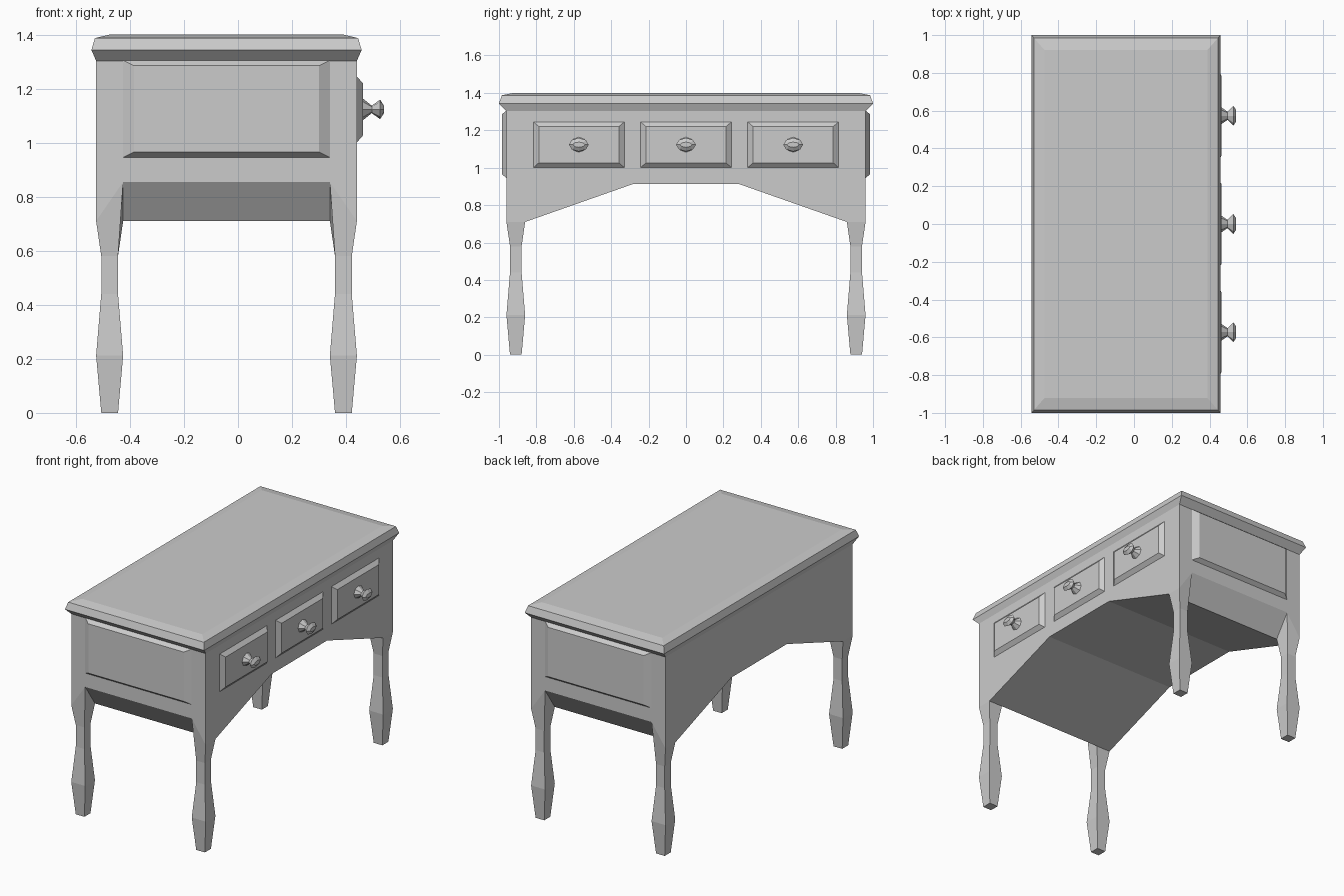
import bpy, bmesh, math

if "Cube" in bpy.data.objects:
    bpy.data.objects.remove(bpy.data.objects["Cube"])

XC, HX, HY = -0.0425, 0.4825, 0.96   # body centre and half sizes
LEG = 0.10                           # leg thickness
Z_TOP, Z_LOW = 1.303, 0.71           # body top, leg top


def finish(name, bm):
    bmesh.ops.recalc_face_normals(bm, faces=bm.faces[:])
    mesh = bpy.data.meshes.new(name)
    bm.to_mesh(mesh)
    bm.free()
    ob = bpy.data.objects.new(name, mesh)
    bpy.context.collection.objects.link(ob)
    return ob


def loft(name, rings, cap_start=False, cap_end=True):
    """Join closed rings of points into a flat-faced tube."""
    bm = bmesh.new()
    vs = [[bm.verts.new(p) for p in r] for r in rings]
    n = len(rings[0])
    for a, b in zip(vs, vs[1:]):
        for i in range(n):
            k = (i + 1) % n
            bm.faces.new((a[i], a[k], b[k], b[i]))
    if cap_start:
        bm.faces.new(vs[0])
    if cap_end:
        bm.faces.new(vs[-1])
    return finish(name, bm)


def rect(hx, hy):
    return [(-hx, -hy), (hx, -hy), (hx, hy), (-hx, hy)]


# Body: arched profile lofted along x, raised between the legs at the ends
def profile(zc):
    half = [(HY, Z_TOP), (HY, zc), (HY - LEG, Z_LOW), (0.285, 0.912)]
    return [(-y, z) for y, z in half] + half[::-1]


bm = bmesh.new()
stations = [(-HX, Z_LOW), (-HX + LEG, 0.855), (HX - LEG, 0.855), (HX, Z_LOW)]
rows = [[bm.verts.new((XC + x, y, z)) for y, z in profile(zc)] for x, zc in stations]
for j in range(3):
    for i in range(7):
        if j != 1 and i in (1, 5):
            continue                 # leg sockets
        bm.faces.new((rows[j][i], rows[j][i + 1], rows[j + 1][i + 1], rows[j + 1][i]))
bm.faces.new(rows[0])
bm.faces.new(rows[3])
finish("desk_body", bm)

# Legs: square baluster shape, rising to meet the sloped end rail
for sx, side in ((-1, "back"), (1, "drawer")):
    for sy, end in ((-1, "front"), (1, "rear")):
        rings = []
        for z, d in ((Z_LOW, 0), (0.58, 0.019), (0.44, 0.019), (0.212, 0), (0, 0.019)):
            xo, xi = XC + sx * (HX - d), XC + sx * (HX - LEG + d)
            yo, yi = sy * (HY - d), sy * (HY - LEG + d)
            zi = 0.855 if z == Z_LOW else z
            rings.append([(xo, yo, z), (xi, yo, zi), (xi, yi, z), (xo, yi, z)])
        loft(f"{end}_{side}_leg", rings)

# Table top with moulded edge
loft("table_top", [[(XC + x, y, z) for x, y in rect(hx, hy)] for hx, hy, z in (
    (HX, HY, Z_TOP), (0.5, 1.0, 1.343), (0.487, 0.985, 1.387), (0.432, 0.922, 1.40))])

# Raised end panels
for s, end in ((-1, "front"), (1, "rear")):
    loft(f"{end}_panel", [[(XC + x, s * y, 1.125 + z) for x, z in rect(hx, hz)]
         for hx, hz, y in ((0.3825, 0.18, HY), (0.343, 0.16, 0.985))])

# Drawers with oval eight-sided knobs
for k in (-1, 0, 1):
    yc, zc = k * 0.573, 1.123
    loft(f"drawer_{k + 2}", [[(x, yc + y, zc + z) for y, z in rect(hy, hz)]
         for hy, hz, x in ((0.243, 0.122, XC + HX), (0.214, 0.097, 0.462))])
    rings = []
    for x, ry, rz in ((0.46, 0.046, 0.042), (0.495, 0.022, 0.014),
                      (0.526, 0.053, 0.036), (0.54, 0.032, 0.014)):
        rings.append([(x, yc + ry * math.cos(t * math.pi / 4), zc + rz * math.sin(t * math.pi / 4))
                      for t in range(8)])
    loft(f"knob_{k + 2}", rings)
